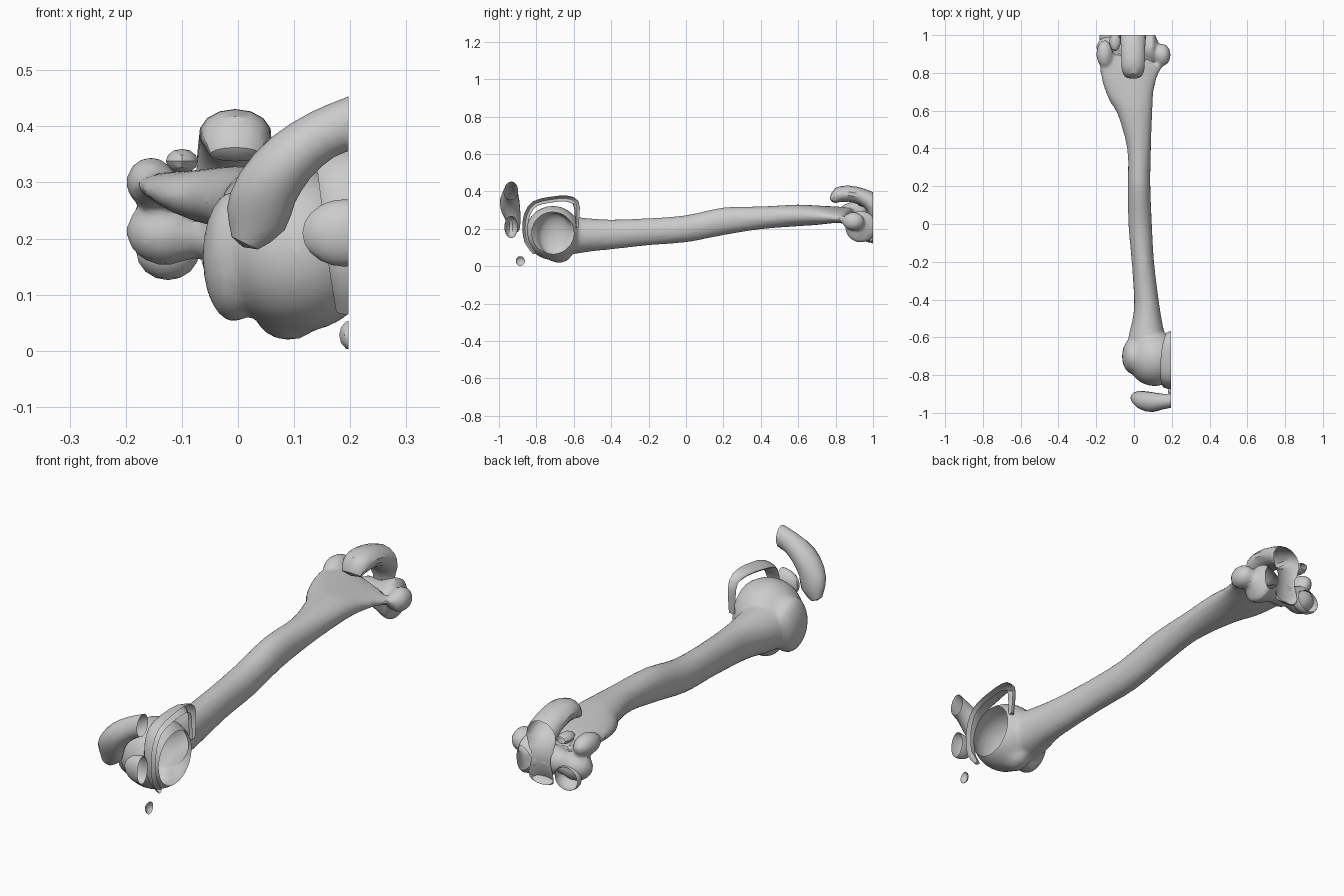
import bpy, bmesh, math
from mathutils import Vector, Matrix

if "Cube" in bpy.data.objects:
    bpy.data.objects.remove(bpy.data.objects["Cube"])

CUT_X, CUT_Y = 0.197, 1.0


def catmull(p, q, r, s, t):
    return [0.5 * (2*b + (c-a)*t + (2*a-5*b+4*c-d)*t*t + (3*b-a-3*c+d)*t**3)
            for a, b, c, d in zip(p, q, r, s)]


def loft(bm, secs, axis, sides=16, steps=3):
    """Sweep ellipses (x, y, z, a, b); b lies along axis, a across it."""
    axis = Vector(axis)
    n = len(secs)
    pts = []
    for i in range(n - 1):
        quad = [secs[max(i-1, 0)], secs[i], secs[i+1], secs[min(i+2, n-1)]]
        pts += [catmull(*quad, k / steps) for k in range(steps)]
    pts.append(secs[-1])
    rings = []
    for i, p in enumerate(pts):
        c = Vector(p[:3])
        tan = Vector(pts[min(i+1, len(pts)-1)][:3]) - Vector(pts[max(i-1, 0)][:3])
        nor = axis.cross(tan).normalized()
        rings.append([bm.verts.new(c + nor*p[3]*math.cos(w) + axis*p[4]*math.sin(w))
                      for w in (2*math.pi*k/sides for k in range(sides))])
    for r, s in zip(rings, rings[1:]):
        for k in range(sides):
            j = (k + 1) % sides
            bm.faces.new((r[k], r[j], s[j], s[k]))
    # domed ends
    for end, nxt, p in ((rings[0], rings[1], pts[0]), (rings[-1], rings[-2], pts[-1])):
        c = Vector(p[:3])
        out = c - sum((v.co for v in nxt), Vector()) / sides
        tip = bm.verts.new(c + out.normalized() * min(p[3], p[4]) * 0.4)
        for k in range(sides):
            bm.faces.new((end[k], end[(k+1) % sides], tip))
    bmesh.ops.recalc_face_normals(bm, faces=bm.faces[:])


def blob(bm, c, r, u=16, v=10):
    m = Matrix.Translation(c) @ Matrix.Diagonal((*r, 1))
    bmesh.ops.create_uvsphere(bm, u_segments=u, v_segments=v, radius=1, matrix=m)


def finish(bm, name, fuse=0.0):
    """Optionally fuse overlapping lumps, then trim at the two cut planes."""
    mesh = bpy.data.meshes.new(name)
    ob = bpy.data.objects.new(name, mesh)
    bpy.context.collection.objects.link(ob)
    if fuse:
        bm.to_mesh(mesh)
        m = ob.modifiers.new("fuse", 'REMESH')
        m.mode, m.voxel_size = 'VOXEL', fuse
        m = ob.modifiers.new("soften", 'SMOOTH')
        m.factor, m.iterations = 0.5, 4
        m = ob.modifiers.new("facet", 'DECIMATE')
        m.ratio = 0.25
        deps = bpy.context.evaluated_depsgraph_get()
        deps.update()
        bm.free()
        bm = bmesh.new()
        bm.from_mesh(ob.evaluated_get(deps).to_mesh())
        ob.modifiers.clear()
    for co, no in (((CUT_X, 0, 0), (1, 0, 0)), ((0, CUT_Y, 0), (0, 1, 0))):
        bmesh.ops.bisect_plane(bm, geom=bm.verts[:] + bm.edges[:] + bm.faces[:],
                               plane_co=co, plane_no=no, clear_outer=True)
    bm.to_mesh(mesh)
    bm.free()
    bpy.ops.object.select_all(action='DESELECT')
    ob.select_set(True)
    bpy.context.view_layer.objects.active = ob
    bpy.ops.object.shade_smooth_by_angle(angle=math.radians(35))


# upper arm bone: shaft as (y, x min, x max, z min, z max)
shaft = [(-.68, -.03, .17, .06, .27), (-.6, -.03, .165, .065, .265),
         (-.5, -.007, .146, .08, .255), (-.4, 0, .13, .09, .25),
         (-.2, -.012, .106, .112, .257), (0, -.03, .095, .128, .273),
         (.2, -.033, .087, .166, .315), (.4, -.036, .09, .198, .32),
         (.6, -.09, .1, .214, .33), (.7, -.145, .11, .222, .325),
         (.8, -.18, .13, .235, .315), (.87, -.18, .155, .235, .305)]
bm = bmesh.new()
loft(bm, [((a+b)/2, y, (c+d)/2, (b-a)/2, (d-c)/2) for y, a, b, c, d in shaft], (0, 0, 1), 20)
for v in bm.verts:                      # twist the flared end slightly
    t = min(max((v.co.y - .6) / .2, 0), 1)
    v.co.z -= 0.13 * t * (v.co.x + .02)
blob(bm, (.108, -.712, .178), (.143, .147, .145), 24, 16)   # ball head
blob(bm, (-.008, -.70, .168), (.056, .095, .117))           # greater tubercle
blob(bm, (.09, -.68, .065), (.06, .07, .046))               # lesser tubercle
blob(bm, (-.155, .90, .30), (.045, .075, .045))             # outer epicondyle
blob(bm, (.15, .895, .24), (.045, .06, .05))                # inner epicondyle
# elbow pulley, turned about the x axis
loft(bm, [(x, .935, .212, r, r) for x, r in
          ((-.19, .03), (-.165, .052), (-.12, .06), (-.07, .045), (-.045, .062),
           (.01, .055), (.07, .08), (.1, .085), (.115, .06))], (0, 0, 1), 20, 2)
finish(bm, "upper_arm_bone", 0.011)

# hooked forearm bone wrapping the pulley
bm = bmesh.new()
loft(bm, [(-.005, y, z, a, b) for y, z, a, b in
          ((.785, .35, .02, .045), (.815, .38, .042, .06), (.87, .388, .043, .064),
           (.94, .372, .045, .066), (1.0, .335, .05, .07), (1.035, .26, .048, .075),
           (1.02, .18, .035, .07), (.985, .135, .018, .05))], (1, 0, 0), 14, 2)
finish(bm, "hooked_forearm_bone")

# second forearm bone head
bm = bmesh.new()
blob(bm, (-.125, .985, .178), (.058, .05, .052), 14, 8)
finish(bm, "forearm_bone_head")
bm = bmesh.new()
blob(bm, (-.1, .965, .338), (.03, .05, .022), 10, 6)
finish(bm, "elbow_bone_chip")

# curved shoulder roof
bm = bmesh.new()
loft(bm, [(.012, -.912, .192, .026, .02), (.032, -.92, .235, .055, .036),
          (.052, -.935, .29, .056, .05), (.095, -.943, .345, .05, .053),
          (.15, -.94, .385, .045, .042), (.2, -.935, .405, .046, .038),
          (.25, -.93, .425, .046, .036)], (0, 1, 0), 14, 2)
finish(bm, "shoulder_roof")

# socket lip arching over the ball
bm = bmesh.new()
loft(bm, [(.205, y, z, a, b) for y, z, a, b in
          ((-.81, .07, .01, .03), (-.85, .13, .014, .04), (-.86, .2, .015, .05),
           (-.85, .275, .017, .058), (-.81, .333, .017, .065), (-.73, .355, .016, .065),
           (-.64, .362, .017, .055), (-.59, .34, .018, .04), (-.582, .28, .014, .035),
           (-.585, .21, .01, .03))], (1, 0, 0), 12, 2)
finish(bm, "socket_lip")

# shoulder blade hook and loose chip
bm = bmesh.new()
blob(bm, (.19, -.935, .21), (.077, .036, .06), 14, 10)
finish(bm, "shoulder_hook")
bm = bmesh.new()
blob(bm, (.205, -.886, .028), (.026, .027, .028), 10, 6)
finish(bm, "loose_bone_chip")
